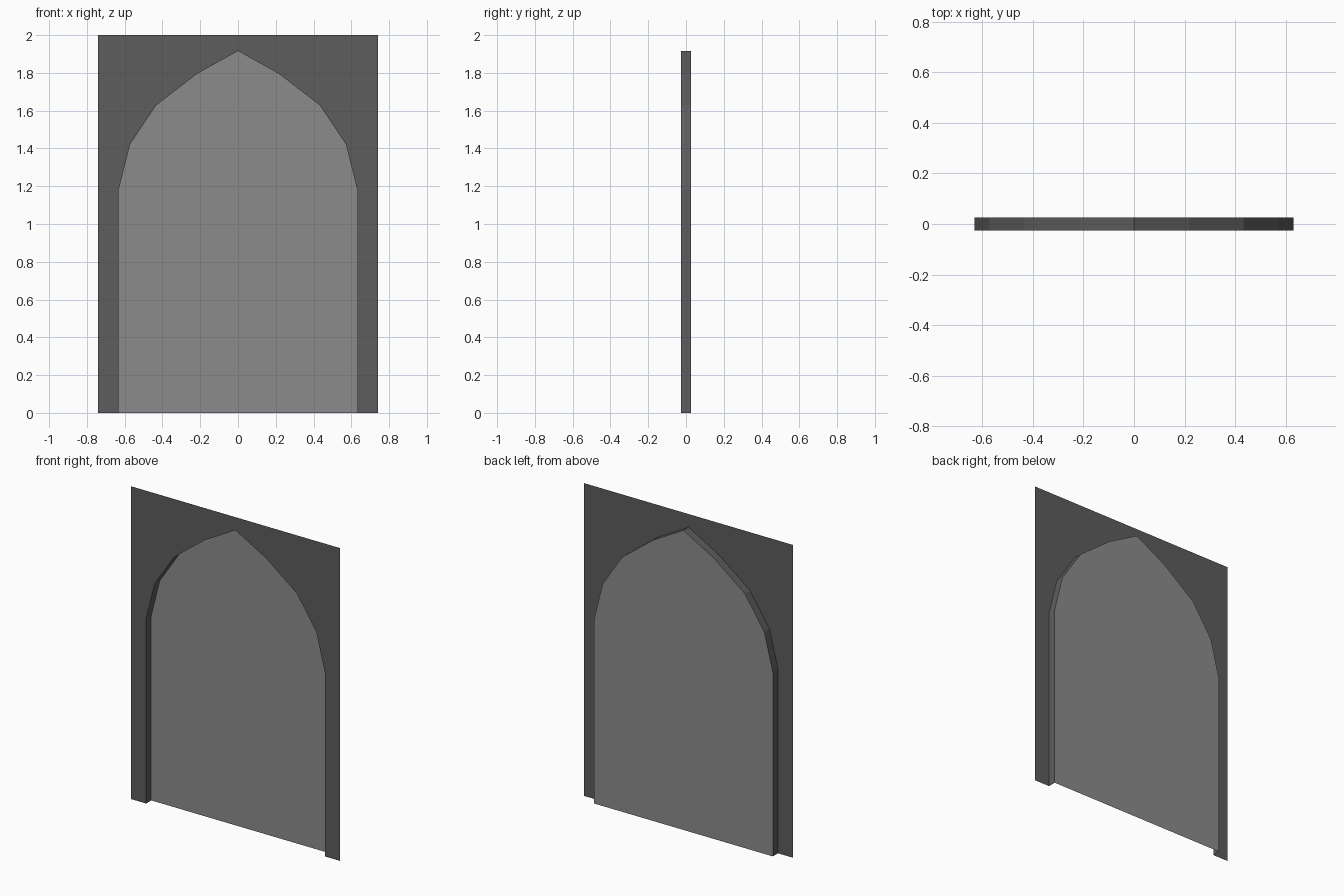
import bpy

if "Cube" in bpy.data.objects:
    bpy.data.objects.remove(bpy.data.objects["Cube"])

FRONT, BACK = -0.026, 0.026
HALF_W, HEIGHT = 0.74, 2.0

# Pointed arch: right half from floor to apex, mirrored to the left
half = [(0.632, 0), (0.632, 1.18), (0.572, 1.42), (0.434, 1.628), (0.217, 1.795)]
arch = half + [(0, 1.916)] + [(-x, z) for x, z in reversed(half)]


def material(name, grey):
    m = bpy.data.materials.new(name)
    m.diffuse_color = (grey, grey, grey, 1)
    m.use_nodes = True
    m.node_tree.nodes["Principled BSDF"].inputs["Base Color"].default_value = m.diffuse_color
    return m


def add_part(name, verts, faces, mat):
    mesh = bpy.data.meshes.new(name)
    mesh.from_pydata(verts, [], faces)
    mesh.materials.append(mat)
    obj = bpy.data.objects.new(name, mesh)
    bpy.context.collection.objects.link(obj)
    return obj


def at_depth(points, y):
    return [(x, y, z) for x, z in points]


dark = material("dark_grey", 0.11)
light = material("mid_grey", 0.26)
n = len(arch)

# Flat wall around the arched opening
wall = arch + [(-HALF_W, 0), (-HALF_W, HEIGHT), (HALF_W, HEIGHT), (HALF_W, 0)]
mid = n // 2
right = arch[:mid + 1] + [(0, HEIGHT), (HALF_W, HEIGHT), (HALF_W, 0)]
left = [(-x, z) for x, z in reversed(right)]
k = len(right)
add_part("wall_front", at_depth(right + left, FRONT),
         [tuple(reversed(range(k))), tuple(reversed(range(k, 2 * k)))], dark)

# Reveal: jambs and arch soffit, open at the floor
add_part("arch_reveal", at_depth(arch, FRONT) + at_depth(arch, BACK),
         [(i, i + 1, n + i + 1, n + i) for i in range(n - 1)], dark)

# Recessed panel closing the arch at the back
add_part("arch_panel", at_depth(arch, BACK), [tuple(range(n))], light)
